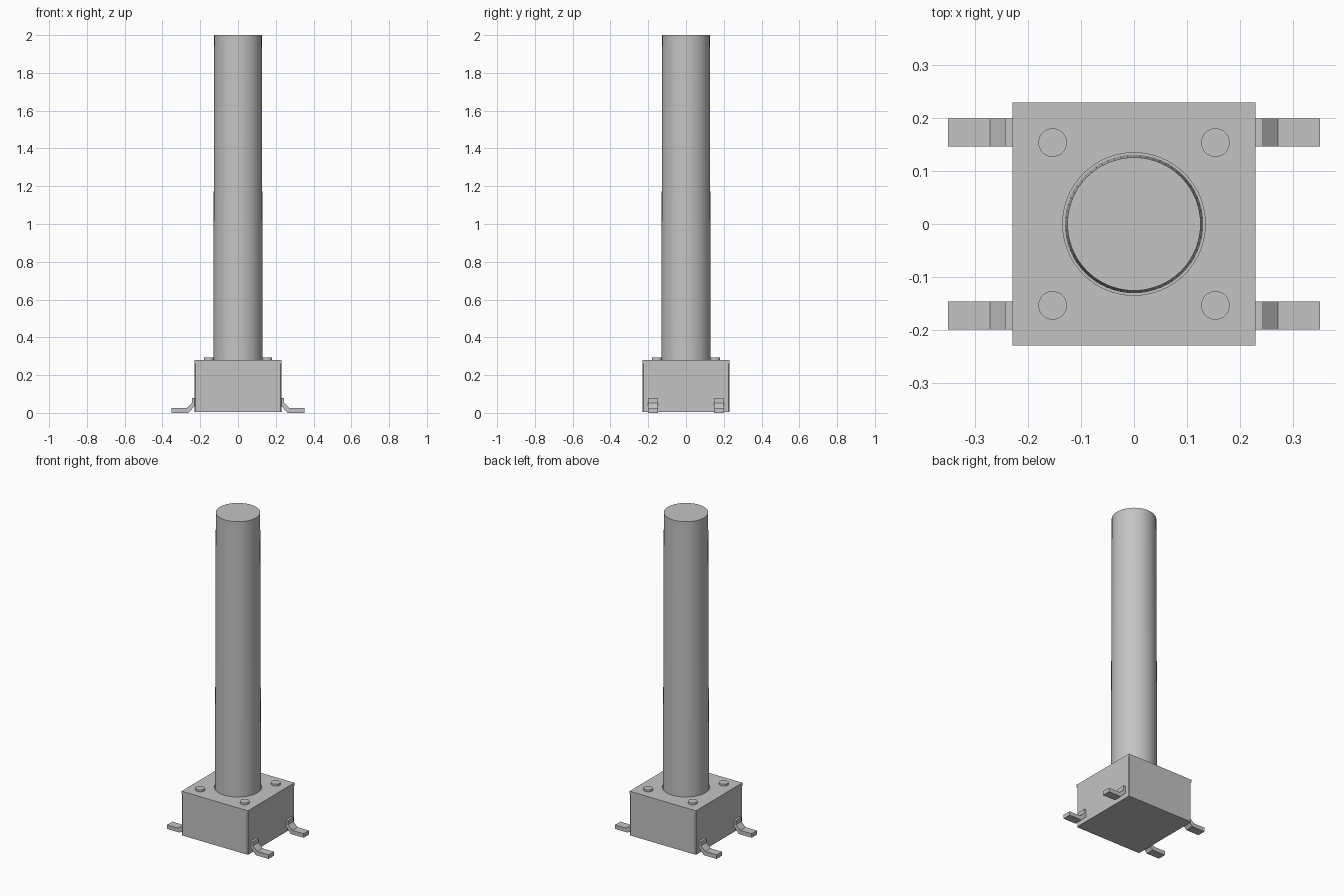
import bpy, bmesh, math

cube = bpy.data.objects.get("Cube")
if cube:
    bpy.data.objects.remove(cube, do_unlink=True)

grey = bpy.data.materials.new("light_grey")
grey.use_nodes = True
GREY = (0.55, 0.55, 0.55, 1)
grey.diffuse_color = GREY
grey.node_tree.nodes["Principled BSDF"].inputs["Base Color"].default_value = GREY


def finish(name, bm):
    bmesh.ops.recalc_face_normals(bm, faces=bm.faces)
    mesh = bpy.data.meshes.new(name)
    bm.to_mesh(mesh)
    bm.free()
    mesh.materials.append(grey)
    obj = bpy.data.objects.new(name, mesh)
    bpy.context.collection.objects.link(obj)
    return obj


def block(name, half, z0, z1, corner=0):
    bm = bmesh.new()
    bmesh.ops.create_cube(bm, size=1)
    for v in bm.verts:
        v.co = (v.co.x * 2 * half, v.co.y * 2 * half, z0 if v.co.z < 0 else z1)
    if corner:
        upright = [e for e in bm.edges
                   if abs(e.verts[0].co.z - e.verts[1].co.z) > 0.01]
        bmesh.ops.bevel(bm, geom=upright, offset=corner, segments=1, affect='EDGES')
    return finish(name, bm)


def round_part(name, r0, r1, z0, z1, sides, x=0, y=0):
    bm = bmesh.new()
    bmesh.ops.create_cone(bm, cap_ends=True, segments=sides,
                          radius1=r0, radius2=r1, depth=z1 - z0)
    bmesh.ops.translate(bm, verts=bm.verts, vec=(x, y, (z0 + z1) / 2))
    obj = finish(name, bm)
    bpy.ops.object.select_all(action='DESELECT')
    obj.select_set(True)
    bpy.context.view_layer.objects.active = obj
    bpy.ops.object.shade_smooth_by_angle(angle=math.radians(30))
    return obj


# Bent lead, extruded from its side profile
LEAD = [(0.23, 0.08), (0.244, 0.08), (0.244, 0.053), (0.273, 0.025),
        (0.352, 0.025), (0.352, 0), (0.263, 0), (0.23, 0.035)]


def lead(name, sx, sy):
    bm = bmesh.new()
    face = bm.faces.new([bm.verts.new((sx * x, sy * 0.147, z)) for x, z in LEAD])
    out = bmesh.ops.extrude_face_region(bm, geom=[face])
    verts = [g for g in out["geom"] if isinstance(g, bmesh.types.BMVert)]
    bmesh.ops.translate(bm, verts=verts, vec=(0, sy * 0.053, 0))
    finish(name, bm)


# Housing with a sharp-cornered cover
block("housing", 0.23, 0.004, 0.262, 0.005)
cover = block("cover_plate", 0.23, 0.262, 0.28)

# Round clearance hole in the cover
cutter = round_part("hole_cutter", 0.135, 0.135, 0.2, 0.35, 64)
cutter.hide_render = True
cutter.hide_viewport = True
hole = cover.modifiers.new("hole", 'BOOLEAN')
hole.operation = 'DIFFERENCE'
hole.solver = 'EXACT'
hole.object = cutter

# Long, slightly tapered plunger
round_part("plunger", 0.131, 0.126, 0.262, 2.0, 64)

# Rivets and leads at the four corners
for sx, side in ((1, "left"), (-1, "right")):
    for sy, end in ((-1, "front"), (1, "back")):
        round_part(f"rivet_{end}_{side}", 0.027, 0.027, 0.28, 0.292, 32,
                   sx * 0.154, sy * 0.154)
        lead(f"lead_{end}_{side}", sx, sy)
